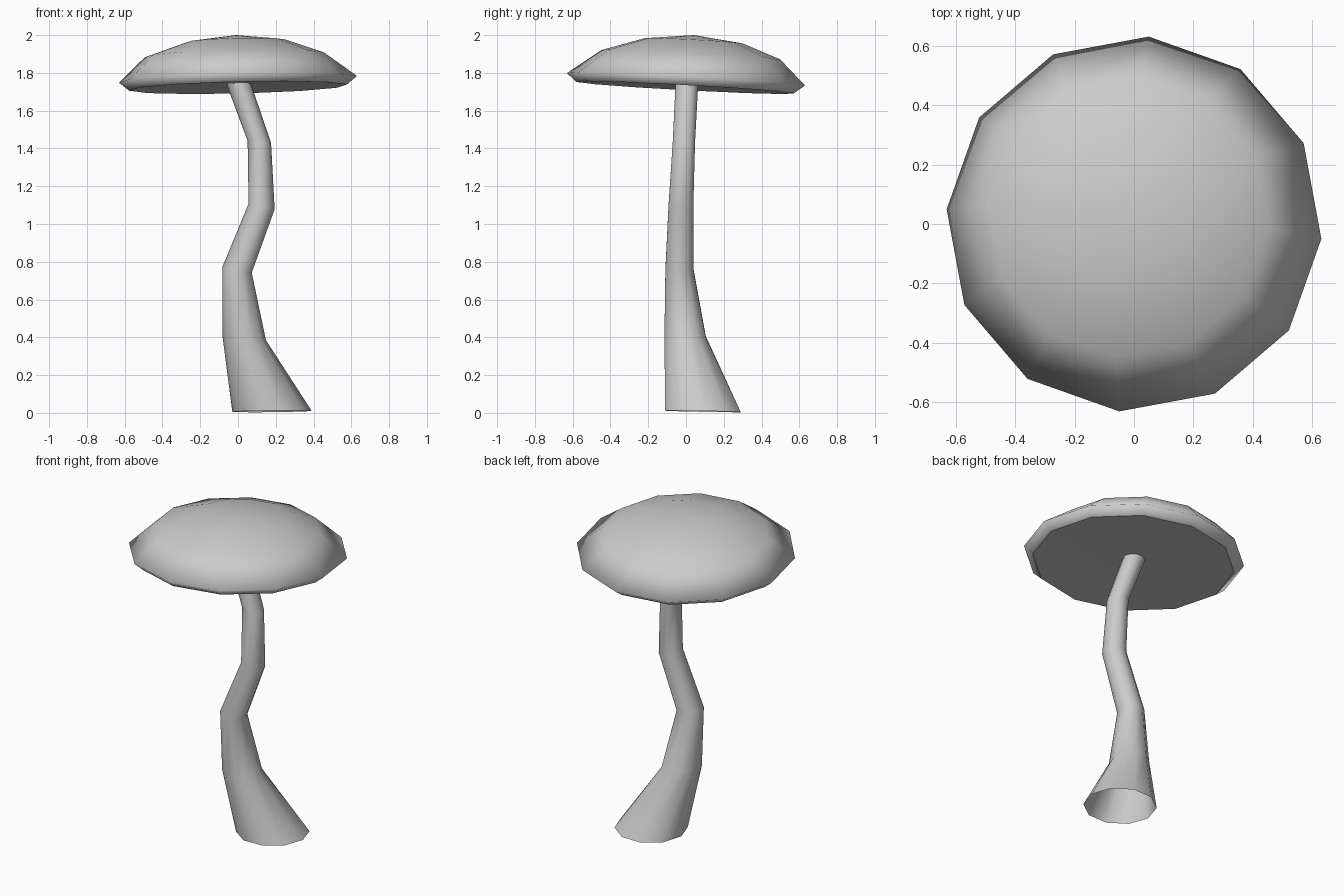
import bpy, bmesh, math

if "Cube" in bpy.data.objects:
    bpy.data.objects.remove(bpy.data.objects["Cube"])


def ring(bm, n, r, centre, slope=(0, 0), phase=0.0):
    """Ring of n vertices, with z sheared by slope around its centre."""
    cx, cy, cz = centre
    verts = []
    for i in range(n):
        a = phase + math.tau * i / n
        x, y = r * math.cos(a), r * math.sin(a)
        verts.append(bm.verts.new((cx + x, cy + y, cz + slope[0] * x + slope[1] * y)))
    return verts


def bridge(bm, low, high):
    n = len(low)
    for i in range(n):
        j = (i + 1) % n
        bm.faces.new((low[i], low[j], high[j], high[i]))


def fan(bm, verts, point, flip=False):
    tip = bm.verts.new(point)
    for i, v in enumerate(verts):
        w = verts[(i + 1) % len(verts)]
        bm.faces.new((w, v, tip) if flip else (v, w, tip))


def finish(bm, name):
    for f in bm.faces:
        f.smooth = True
    mesh = bpy.data.meshes.new(name)
    bm.to_mesh(mesh)
    bm.free()
    obj = bpy.data.objects.new(name, mesh)
    bpy.context.collection.objects.link(obj)
    return obj


# Crooked stem, open at the foot: (x, y, z, radius, x slope, y slope)
STEM = [
    (0.18, 0.09, 0.008, 0.21, 0.012, -0.02),
    (0.033, -0.005, 0.395, 0.115, -0.09, 0.08),
    (-0.005, -0.035, 0.757, 0.078, -0.19, 0.05),
    (0.125, -0.027, 1.093, 0.069, -0.21, 0.0),
    (0.113, -0.011, 1.435, 0.062, -0.08, 0.0),
    (0.0, 0.005, 1.752, 0.063, 0.1, 0.0),
]
bm = bmesh.new()
rings = [ring(bm, 10, r, (x, y, z), (sx, sy)) for x, y, z, r, sx, sy in STEM]
for low, high in zip(rings, rings[1:]):
    bridge(bm, low, high)
finish(bm, "stem")

# Tilted cap: (x, y, z, radius) from the lower rim up to the crown
CAP = [
    (0.0, -0.005, 1.722, 0.578),
    (0.0, 0.0, 1.766, 0.632),
    (-0.02, 0.025, 1.896, 0.475),
    (-0.01, 0.04, 1.97, 0.26),
]
bm = bmesh.new()
rings = [ring(bm, 12, r, (x, y, z), (0.024, -0.054), math.radians(-4.5))
         for x, y, z, r in CAP]
for low, high in zip(rings, rings[1:]):
    bridge(bm, low, high)
fan(bm, rings[-1], (-0.01, 0.04, 2.0))

# Shallow underside with a crisp edge
fan(bm, rings[0], (0.0, 0.0, 1.745), flip=True)
edge_verts = set(rings[0])
for e in bm.edges:
    if e.verts[0] in edge_verts and e.verts[1] in edge_verts:
        e.smooth = False
finish(bm, "cap")
